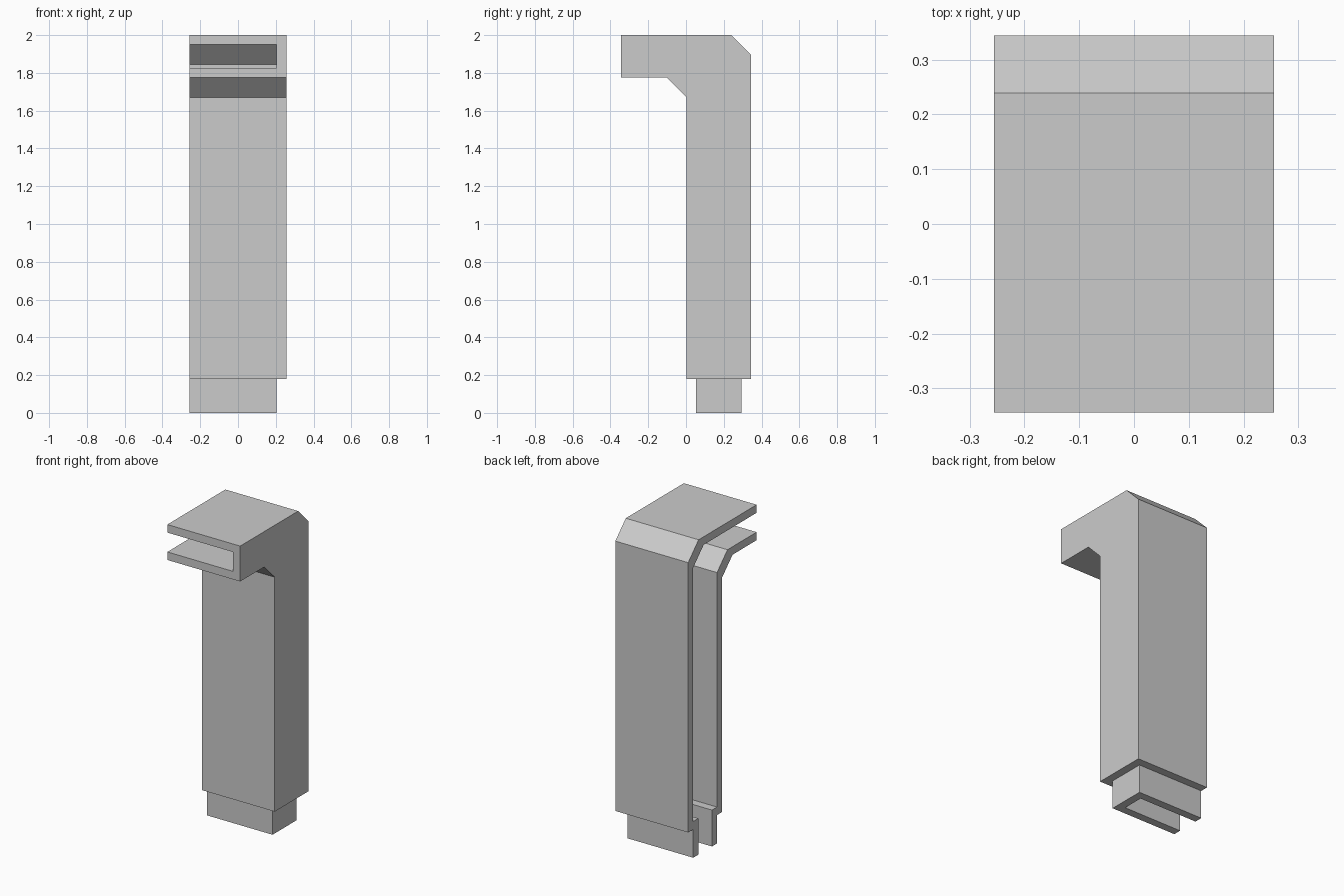
import bpy
import bmesh

cube = bpy.data.objects.get("Cube")
if cube:
    bpy.data.objects.remove(cube, do_unlink=True)

HALF_X, BACK, FRONT = 0.256, 0.344, 0.003   # body width and column depth
WALL = 0.051                                # sheet thickness
CHAMFER = 0.105
SHOULDER = 0.18                             # column bottom
ARM = 1.775                                 # underside of the arm

grey = bpy.data.materials.new("plain grey")
grey.use_nodes = True
grey.diffuse_color = (0.6, 0.6, 0.6, 1)
grey.node_tree.nodes["Principled BSDF"].inputs["Base Color"].default_value = (0.6, 0.6, 0.6, 1)


def prism(name, profile, x0, x1):
    """Extrude a (y, z) profile along x."""
    bm = bmesh.new()
    face = bm.faces.new([bm.verts.new((x0, y, z)) for y, z in profile])
    moved = bmesh.ops.extrude_face_region(bm, geom=[face])["geom"]
    verts = [g for g in moved if isinstance(g, bmesh.types.BMVert)]
    bmesh.ops.translate(bm, verts=verts, vec=(x1 - x0, 0, 0))
    bmesh.ops.recalc_face_normals(bm, faces=bm.faces)
    mesh = bpy.data.meshes.new(name)
    bm.to_mesh(mesh)
    bm.free()
    mesh.materials.append(grey)
    obj = bpy.data.objects.new(name, mesh)
    bpy.context.collection.objects.link(obj)
    return obj


def hollow(obj, cutter):
    """Cut a channel and bake the result into the mesh."""
    mod = obj.modifiers.new("channel", 'BOOLEAN')
    mod.operation, mod.solver, mod.object = 'DIFFERENCE', 'EXACT', cutter
    cutter.hide_render = True
    bpy.context.view_layer.objects.active = obj
    bpy.ops.object.modifier_apply(modifier=mod.name)
    bpy.data.objects.remove(cutter, do_unlink=True)


def elbow(t, overshoot):
    """Bent profile inset by t, with its two open ends run past the body."""
    tip, foot = -BACK - overshoot, SHOULDER - overshoot
    top, back, front, under = 2 - t, BACK - t, FRONT + t, ARM + t
    return [(tip, top), (back - CHAMFER, top), (back, top - CHAMFER), (back, foot),
            (front, foot), (front, under - CHAMFER), (front - CHAMFER, under), (tip, under)]


def box(y0, y1, z0, z1):
    return [(y0, z0), (y1, z0), (y1, z1), (y0, z1)]


# Bent outer channel, open on one side and at both ends
body = prism("bent_channel", elbow(0, 0), -HALF_X, HALF_X)
hollow(body, prism("body_cutter", elbow(WALL, 0.1), -HALF_X - 0.1, HALF_X - WALL))

# Smaller connector channel nested in the foot of the column
y0, y1 = FRONT + WALL, BACK - WALL
foot = prism("foot_connector", box(y0, y1, 0, SHOULDER + WALL), -HALF_X, HALF_X - WALL)
hollow(foot, prism("foot_cutter", box(y0 + WALL, y1 - WALL, -0.1, SHOULDER + 0.2),
                   -HALF_X - 0.1, HALF_X - 2 * WALL))
